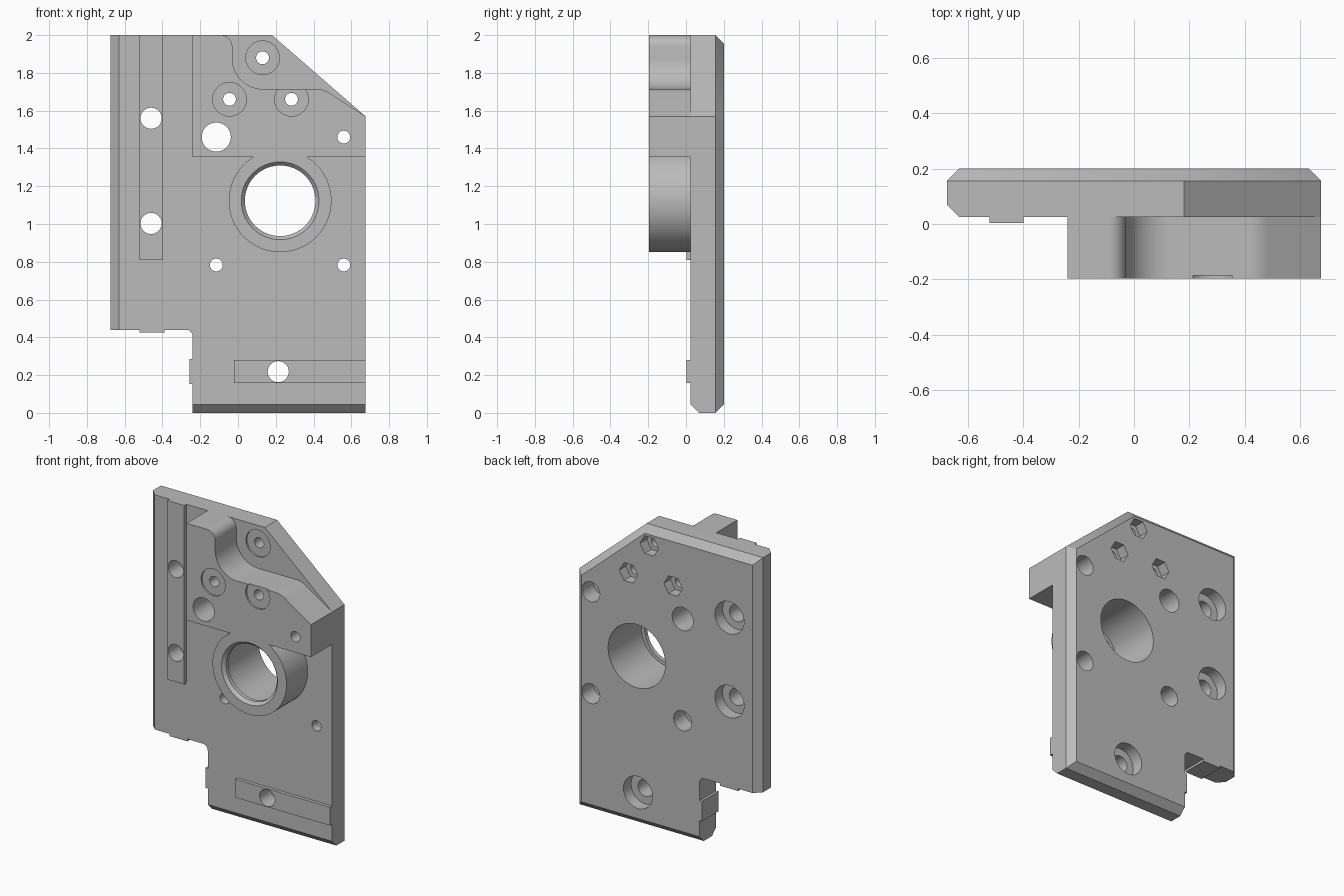
import bpy, bmesh, math
from mathutils import Matrix, Vector

if "Cube" in bpy.data.objects:
    bpy.data.objects.remove(bpy.data.objects["Cube"], do_unlink=True)

FRONT, FACE, BACK = -0.197, 0.025, 0.2   # boss front, plate front, plate back
CHAMFER = 0.045

steel = bpy.data.materials.new("plain_grey")
steel.use_nodes = True
GREY = (0.5, 0.5, 0.5, 1)
steel.diffuse_color = GREY
steel.node_tree.nodes["Principled BSDF"].inputs["Base Color"].default_value = GREY


def to_object(name, bm):
    bmesh.ops.recalc_face_normals(bm, faces=bm.faces)
    mesh = bpy.data.meshes.new(name)
    bm.to_mesh(mesh)
    bm.free()
    mesh.materials.append(steel)
    obj = bpy.data.objects.new(name, mesh)
    bpy.context.collection.objects.link(obj)
    return obj


def prism(outline, y0, y1):
    """Extrude an x-z outline from y0 to y1."""
    bm = bmesh.new()
    face = bm.faces.new([bm.verts.new((x, y0, z)) for x, z in outline])
    out = bmesh.ops.extrude_face_region(bm, geom=[face])
    verts = [v for v in out["geom"] if isinstance(v, bmesh.types.BMVert)]
    bmesh.ops.translate(bm, verts=verts, vec=(0, y1 - y0, 0))
    return bm


def box(name, x0, x1, z0, z1, y0, y1):
    return to_object(name, prism([(x0, z0), (x1, z0), (x1, z1), (x0, z1)], y0, y1))


def rod(name, centre, r, y0, y1, r_end=None, sides=48):
    """Cylinder, cone or hex along y."""
    bm = bmesh.new()
    place = (Matrix.Translation((centre[0], (y0 + y1) / 2, centre[1]))
             @ Matrix.Rotation(-math.pi / 2, 4, "X") @ Matrix.Rotation(math.pi / 2, 4, "Z"))
    bmesh.ops.create_cone(bm, cap_ends=True, segments=sides, radius1=r,
                          radius2=r if r_end is None else r_end,
                          depth=y1 - y0, matrix=place)
    return to_object(name, bm)


def arc(cx, cz, r, a0, a1, n=10):
    return [(cx + r * math.cos(math.radians(a0 + (a1 - a0) * i / n)),
             cz + r * math.sin(math.radians(a0 + (a1 - a0) * i / n))) for i in range(n + 1)]


def combine(target, others, operation):
    for other in others:
        other.hide_render = True
        mod = target.modifiers.new(operation, "BOOLEAN")
        mod.operation, mod.solver, mod.object = operation, "EXACT", other
        bpy.context.view_layer.objects.active = target
        bpy.ops.object.modifier_apply(modifier=mod.name)
        bpy.data.objects.remove(other, do_unlink=True)


# Main plate with a notch at lower left and a cut upper right corner
LEFT, RIGHT, STEP, NOTCH = -0.675, 0.675, -0.24, 0.44
outline = ([(LEFT, NOTCH)] + arc(STEP - 0.035, NOTCH - 0.035, 0.035, 90, 0, 6)
           + [(STEP, 0), (RIGHT, 0), (RIGHT, 1.57), (0.18, 2), (LEFT, 2)])
bm = prism(outline, FACE, BACK)


def chamfered(edge):
    a, b = (v.co for v in edge.verts)
    if abs(a.y - b.y) > 0.01:
        return False
    mid = (a + b) / 2
    left_or_bottom = mid.x < LEFT + 0.01 or mid.z < 0.01
    outer_back = mid.y > 0.1 and (mid.x > 0.4 or mid.z > 1.9)
    return left_or_bottom or outer_back


bmesh.ops.bevel(bm, geom=[e for e in bm.edges if chamfered(e)], offset=CHAMFER,
                offset_type="OFFSET", segments=1, affect="EDGES")
plate = to_object("mounting_plate", bm)

# Raised boss with a swept upper edge
boss_outline = ([(STEP, 1.355), (RIGHT, 1.355), (RIGHT, 1.57)]
                + arc(0.415, 1.595, 0.12, 57, 90, 6)
                + arc(0.13, 1.875, 0.16, 270, 180, 14)
                + arc(-0.09, 1.94, 0.06, 0, 90, 8) + [(STEP, 2)])
boss = to_object("raised_boss", prism(boss_outline, FRONT, 0.08))

# Bearing tube, locating strips and small edge keys
BORE = (0.223, 1.123)
tube = rod("bearing_tube", BORE, 0.272, FRONT, 0.08, sides=72)
strips = [box("long_strip", -0.522, -0.398, 0.81, 2, 0.003, 0.08),
          box("short_strip", -0.02, RIGHT, 0.158, 0.28, 0.003, 0.08),
          box("lower_key", -0.522, -0.39, 0.425, 0.5, FACE, BACK),
          box("side_key", -0.257, -0.2, 0.152, 0.285, FACE, BACK)]
combine(plate, [boss, tube] + strips, "UNION")

# Stepped bearing bore with an eased front lip
cuts = [rod("bore_lip", BORE, 0.187, -0.3, 0.3, sides=72),
        rod("bore_easing", BORE, 0.215, FRONT - 0.01, FRONT + 0.02, 0.187, sides=72),
        rod("main_bore", BORE, 0.21, -0.15, 0.3, sides=72)]

# Plain hole and counterbored holes: centre, hole radius, rear radius, rear depth
cuts.append(rod("plain_hole", (-0.115, 1.46), 0.077, -0.3, 0.3))
screw_holes = [(c, 0.056, 0.107, 0.08) for c in ((-0.46, 1.56), (-0.46, 1.003), (0.213, 0.218))]
screw_holes += [(c, 0.034, 0.066, 0.12) for c in ((0.56, 1.46), (0.56, 0.783), (-0.115, 0.783))]
for centre, r, rear, depth in screw_holes:
    cuts += [rod("screw_hole", centre, r, -0.3, 0.3, sides=32),
             rod("counterbore", centre, rear, BACK - depth, 0.3, sides=32)]

# Bolt holes with shallow front seats and hexagonal rear nut pockets
for centre, level in (((0.13, 1.88), FACE), ((-0.045, 1.66), FRONT), ((0.283, 1.66), FRONT)):
    cuts += [rod("bolt_hole", centre, 0.034, -0.3, 0.3, sides=32),
             rod("bolt_seat", centre, 0.089, level - 0.05, level + 0.012),
             rod("nut_pocket", centre, 0.068, BACK - 0.07, 0.3, sides=6)]
combine(plate, cuts, "DIFFERENCE")

# Smooth round walls, crisp edges
bpy.ops.object.select_all(action="DESELECT")
plate.select_set(True)
bpy.context.view_layer.objects.active = plate
bpy.ops.object.shade_smooth_by_angle(angle=math.radians(30))
